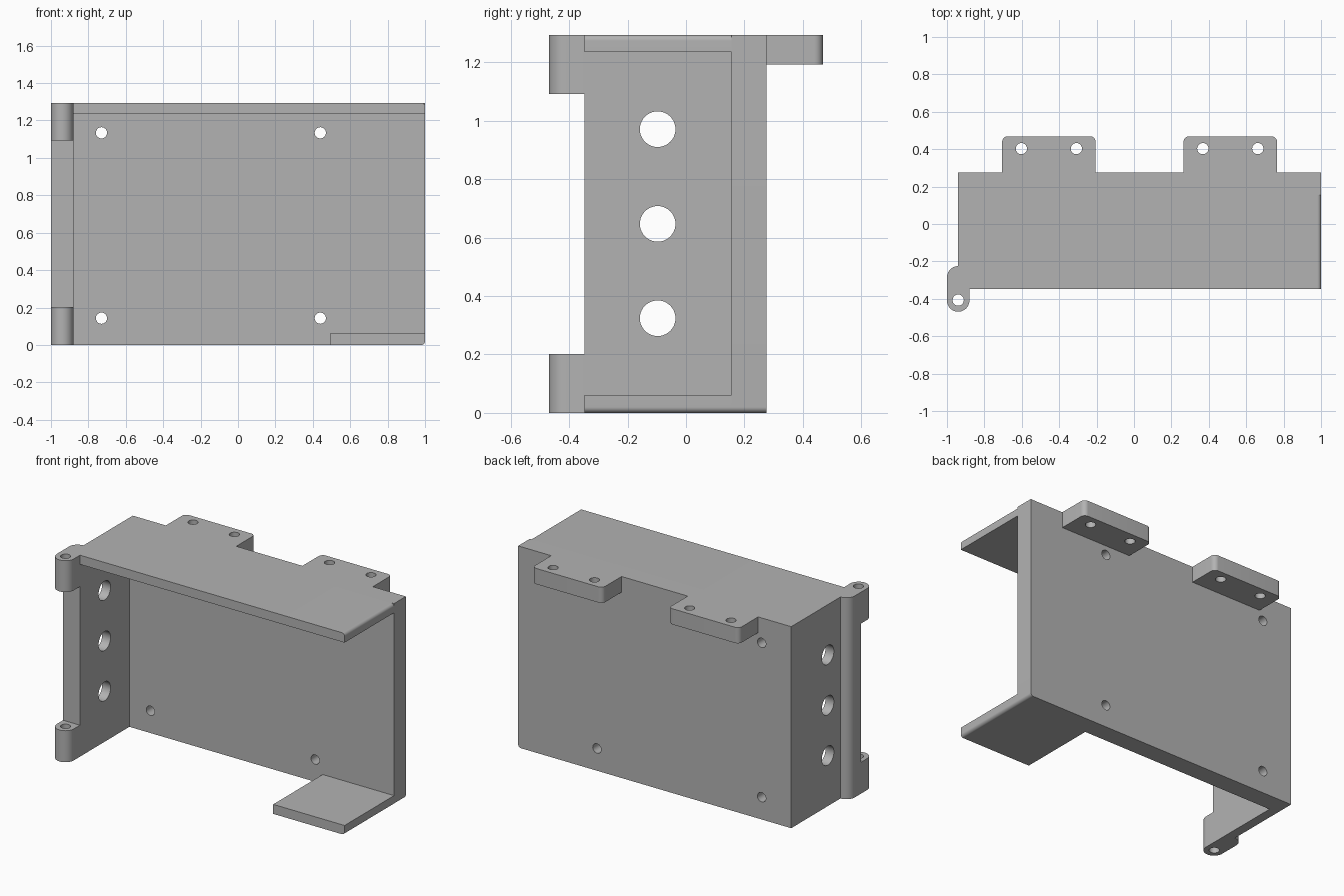
import bpy, bmesh
from math import pi, cos, sin
from mathutils import Matrix

cube = bpy.data.objects.get("Cube")
if cube:
    bpy.data.objects.remove(cube, do_unlink=True)

grey = bpy.data.materials.new("plain grey")
grey.use_nodes = True
grey.diffuse_color = (0.45, 0.45, 0.45, 1)
grey.node_tree.nodes["Principled BSDF"].inputs["Base Color"].default_value = grey.diffuse_color

# Local drawing plane to world, by extrusion axis
FRAMES = {
    "X": Matrix(((0, 0, 1, 0), (1, 0, 0, 0), (0, 1, 0, 0), (0, 0, 0, 1))),
    "Y": Matrix(((1, 0, 0, 0), (0, 0, -1, 0), (0, 1, 0, 0), (0, 0, 0, 1))),
    "Z": Matrix.Identity(4),
}


def arc(cx, cy, r, start, end, steps=10):
    """Points on an arc, angles in quarter turns."""
    angles = [(start + (end - start) * i / steps) * pi / 2 for i in range(steps + 1)]
    return [(cx + r * cos(a), cy + r * sin(a)) for a in angles]


def plate(name, axis, lo, hi, outline, holes=()):
    """Extrude an outline with round holes (x, y, radius) from lo to hi along an axis."""
    curve = bpy.data.curves.new(name, "CURVE")
    curve.dimensions = "2D"
    curve.fill_mode = "BOTH"
    curve.extrude = (hi - lo) / 2
    loops = [outline] + [arc(x, y, r, 0, 4, 40)[:-1] for x, y, r in holes]
    for loop in loops:
        spline = curve.splines.new("POLY")
        spline.points.add(len(loop) - 1)
        for point, (x, y) in zip(spline.points, loop):
            point.co = (x, y, 0, 1)
        spline.use_cyclic_u = True
    temp = bpy.data.objects.new(name + "_outline", curve)
    bpy.context.collection.objects.link(temp)
    graph = bpy.context.evaluated_depsgraph_get()
    mesh = bpy.data.meshes.new_from_object(temp.evaluated_get(graph))
    bpy.data.objects.remove(temp, do_unlink=True)

    middle = (lo + hi) / 2 * (-1 if axis == "Y" else 1)
    bm = bmesh.new()
    bm.from_mesh(mesh)
    bmesh.ops.remove_doubles(bm, verts=bm.verts, dist=0.0001)
    bmesh.ops.transform(bm, matrix=FRAMES[axis] @ Matrix.Translation((0, 0, middle)), verts=bm.verts)
    bmesh.ops.recalc_face_normals(bm, faces=bm.faces)
    bm.to_mesh(mesh)
    bm.free()
    mesh.name = name
    mesh.materials.clear()
    mesh.materials.append(grey)
    obj = bpy.data.objects.new(name, mesh)
    bpy.context.collection.objects.link(obj)
    bpy.ops.object.select_all(action="DESELECT")
    obj.select_set(True)
    bpy.context.view_layer.objects.active = obj
    bpy.ops.object.shade_smooth_by_angle(angle=pi / 6)
    return obj


# Main dimensions
OUTER, INNER, END = -0.94, -0.88, 1.0
FRONT, PANEL, BACK = -0.347, 0.155, 0.275
HEIGHT, FLOOR, CEILING = 1.294, 0.061, 1.235
FILLET = 0.02

bottom_round = arc(END - FILLET, FILLET, FILLET, -1, 0)
top_round = arc(END - FILLET, HEIGHT - FILLET, FILLET, 0, 1)

# Back panel with four screw holes
plate("back_panel", "Y", PANEL, BACK,
      [(OUTER, 0)] + bottom_round + [(END, HEIGHT), (OUTER, HEIGHT)],
      [(x, z, 0.03) for x in (-0.73, 0.44) for z in (0.143, 1.134)])

# Top panel and short bottom shelf
plate("top_panel", "Y", FRONT, PANEL,
      [(INNER, CEILING), (END, CEILING)] + top_round + [(INNER, HEIGHT)])
plate("bottom_shelf", "Y", FRONT, PANEL,
      [(0.493, 0)] + bottom_round + [(END, FLOOR), (0.493, FLOOR)])

# Side wall with three cable holes
plate("side_wall", "X", OUTER, INNER,
      [(FRONT, 0), (PANEL, 0), (PANEL, HEIGHT), (FRONT, HEIGHT)],
      [(-0.097, z, 0.061) for z in (0.324, 0.647, 0.971)])

# Rounded rib outside the side wall
plate("side_rib", "Z", 0, HEIGHT,
      arc(OUTER, -0.285, 0.06, 1, 2) + [(-1, FRONT), (OUTER, FRONT)])

# Hinge lugs at the bottom and top of the side wall
for name, lo, hi in (("lower_hinge_lug", 0, 0.202), ("upper_hinge_lug", 1.092, HEIGHT)):
    plate(name, "Z", lo, hi,
          [(-1, FRONT)] + arc(OUTER, -0.409, 0.06, 2, 4, 24) + [(INNER, FRONT)],
          [(OUTER, -0.407, 0.03)])

# Mounting ears behind the top edge
for name, x in (("right_mounting_ear", -0.455), ("left_mounting_ear", 0.515)):
    w, r, edge = 0.25, 0.03, 0.469
    plate(name, "Z", 1.193, HEIGHT,
          [(x - w, BACK), (x + w, BACK)]
          + arc(x + w - r, edge - r, r, 0, 1) + arc(x - w + r, edge - r, r, 1, 2),
          [(x + side * 0.147, 0.403, 0.03) for side in (-1, 1)])
